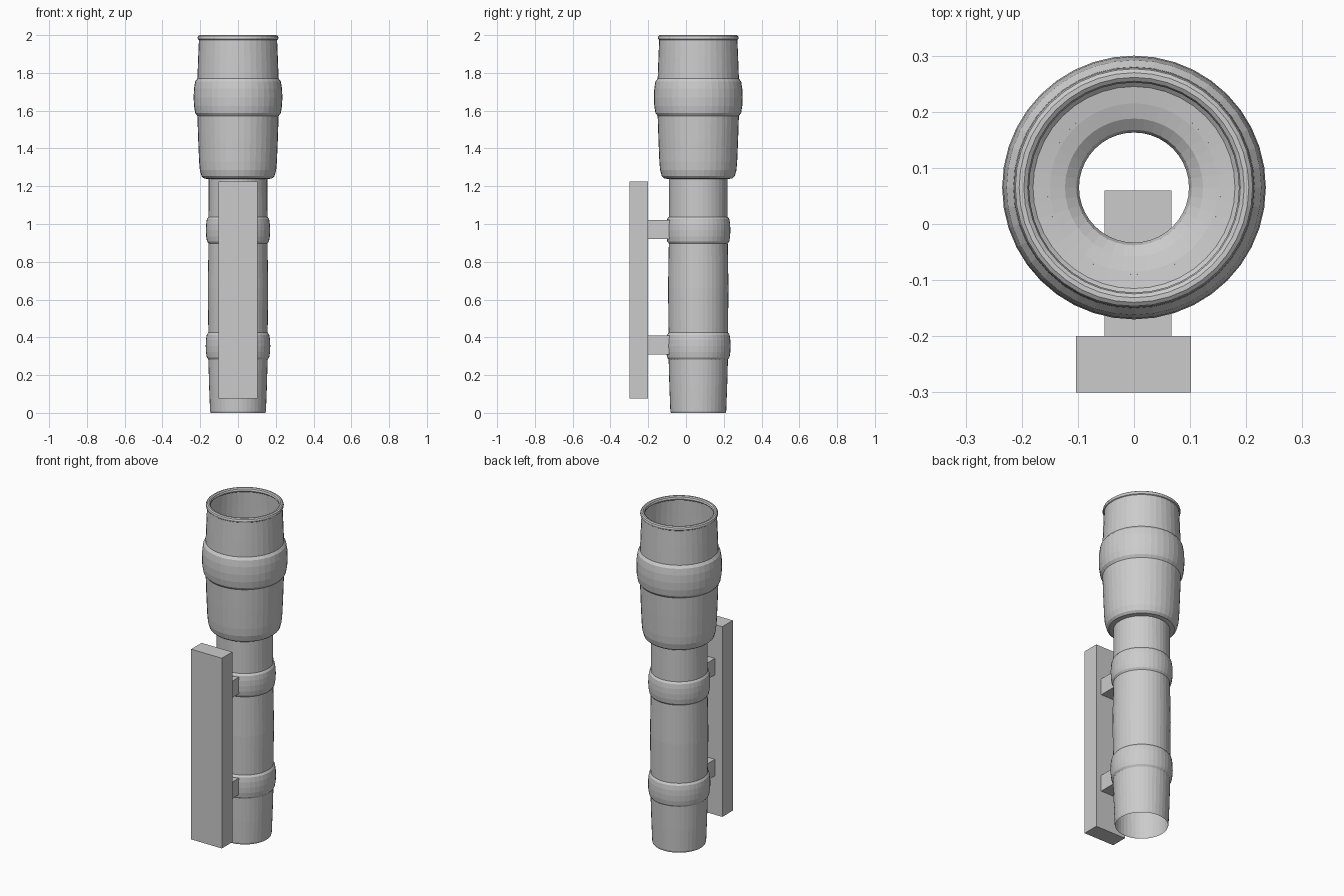
import bpy, bmesh, math

if "Cube" in bpy.data.objects:
    bpy.data.objects.remove(bpy.data.objects["Cube"])

AXIS_Y = 0.065
SEG = 40


def lathe(name, profile, closed=False):
    """Spin an (r, z) profile around the pipe axis."""
    bm = bmesh.new()
    rings = []
    for r, z in profile:
        rings.append([bm.verts.new((r * math.cos(2 * math.pi * i / SEG),
                                    AXIS_Y + r * math.sin(2 * math.pi * i / SEG), z))
                      for i in range(SEG)])
    pairs = list(zip(rings, rings[1:]))
    if closed:
        pairs.append((rings[-1], rings[0]))
    for a, b in pairs:
        for i in range(SEG):
            j = (i + 1) % SEG
            bm.faces.new((a[i], a[j], b[j], b[i]))
    mesh = bpy.data.meshes.new(name)
    bm.to_mesh(mesh)
    bm.free()
    ob = bpy.data.objects.new(name, mesh)
    bpy.context.collection.objects.link(ob)
    return ob


def box(name, lo, hi):
    bm = bmesh.new()
    bmesh.ops.create_cube(bm, size=1)
    for v in bm.verts:
        for k in range(3):
            v.co[k] = lo[k] if v.co[k] < 0 else hi[k]
    mesh = bpy.data.meshes.new(name)
    bm.to_mesh(mesh)
    bm.free()
    ob = bpy.data.objects.new(name, mesh)
    bpy.context.collection.objects.link(ob)
    return ob


def band(r, bulge, z0, z1):
    """Profile points of a rounded swelling between two heights."""
    h = z1 - z0
    return [(r, z0), (r + bulge * .6, z0 + h * .08), (r + bulge * .9, z0 + h * .27),
            (r + bulge, z0 + h * .5), (r + bulge * .9, z0 + h * .73),
            (r + bulge * .6, z0 + h * .92), (r, z1)]


# Lower pipe, open at the bottom, with two swollen collars
lathe("lower_pipe", [(0.145, 0.0), (0.148, 0.01), (0.153, 0.14)]
      + band(0.157, 0.014, 0.283, 0.425) + [(0.160, 0.66)]
      + band(0.156, 0.014, 0.897, 1.038) + [(0.155, 1.24)])

# Upper cup with a funnel floor, rounded base and swollen collar
lathe("upper_cup", [(0.098, 1.20), (0.103, 1.215), (0.123, 1.23), (0.150, 1.237),
                    (0.180, 1.241), (0.193, 1.253), (0.202, 1.285), (0.206, 1.33),
                    (0.211, 1.45)]
      + band(0.215, 0.020, 1.572, 1.77) + [(0.211, 1.88), (0.207, 1.975)])

# Rolled lip at the mouth
lathe("rolled_lip", [(0.2005 + 0.0135 * math.cos(2 * math.pi * k / 10),
                      1.986 + 0.014 * math.sin(2 * math.pi * k / 10 + 0.0))
                     for k in range(10)], closed=True)

# Mounting post and its two brackets
box("mounting_post", (-0.103, -0.30, 0.075), (0.102, -0.20, 1.225))
for label, z in (("lower_bracket", 0.31), ("upper_bracket", 0.92)):
    box(label, (-0.053, -0.20, z), (0.067, 0.06, z + 0.10))
